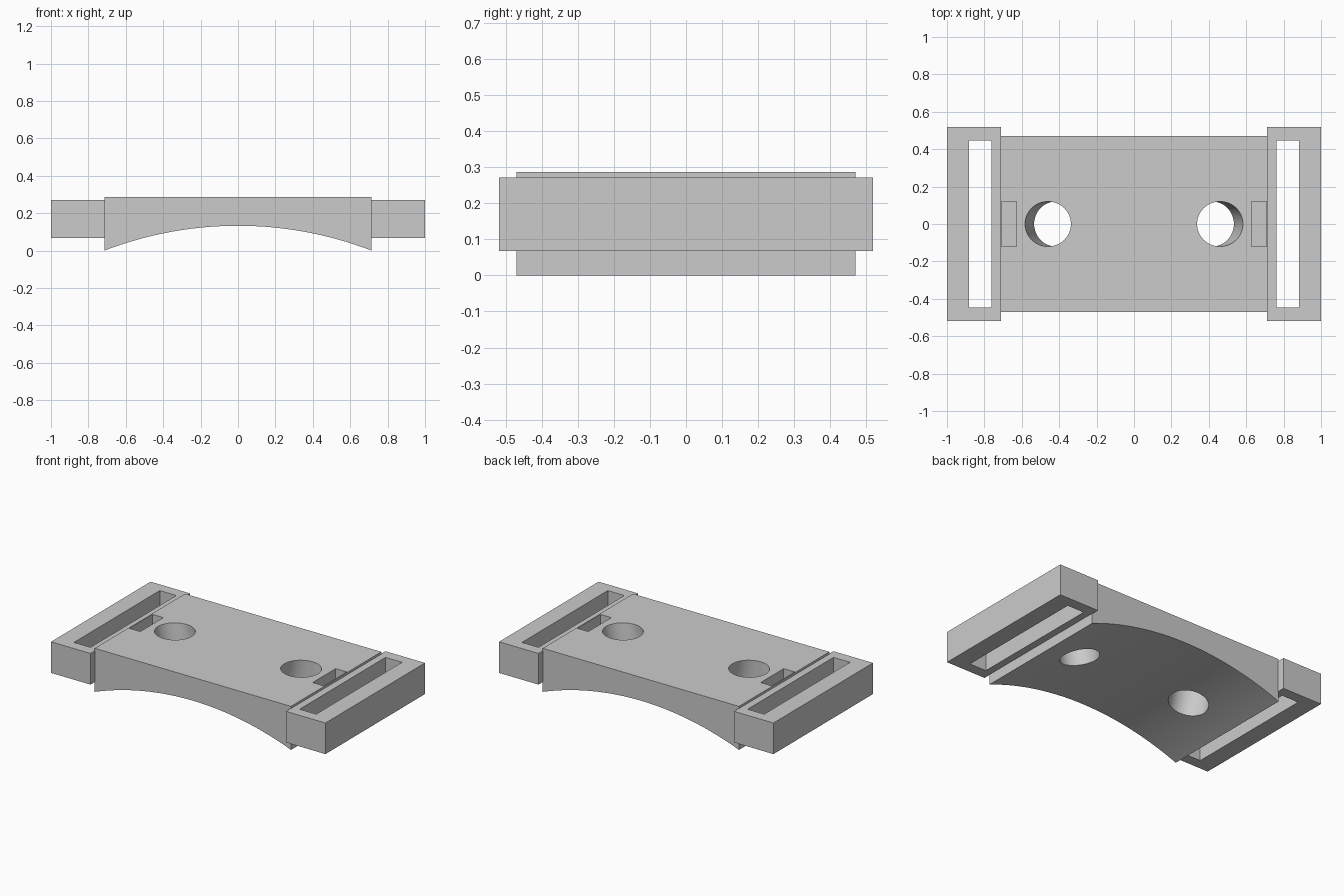
import bpy, bmesh, math
from mathutils import Matrix, Vector

if "Cube" in bpy.data.objects:
    bpy.data.objects.remove(bpy.data.objects["Cube"], do_unlink=True)

grey = bpy.data.materials.new("light_grey")
grey.use_nodes = True
grey.diffuse_color = (0.6, 0.6, 0.6, 1)
grey.node_tree.nodes["Principled BSDF"].inputs["Base Color"].default_value = (0.6, 0.6, 0.6, 1)


def make_object(name, bm):
    bmesh.ops.recalc_face_normals(bm, faces=bm.faces)
    mesh = bpy.data.meshes.new(name)
    bm.to_mesh(mesh)
    bm.free()
    mesh.materials.append(grey)
    obj = bpy.data.objects.new(name, mesh)
    bpy.context.collection.objects.link(obj)
    return obj


def box(name, low, high):
    bm = bmesh.new()
    bmesh.ops.create_cube(bm, size=1)
    low, high = Vector(low), Vector(high)
    bmesh.ops.scale(bm, vec=high - low, verts=bm.verts)
    bmesh.ops.translate(bm, vec=(low + high) / 2, verts=bm.verts)
    return make_object(name, bm)


def cut(target, cutter):
    cutter.hide_render = True
    bpy.context.view_layer.objects.active = target
    mod = target.modifiers.new("cut", "BOOLEAN")
    mod.operation = "DIFFERENCE"
    mod.solver = "EXACT"
    mod.object = cutter
    bpy.ops.object.modifier_apply(modifier=mod.name)
    bpy.data.objects.remove(cutter, do_unlink=True)


# Body: flat top, arched underside, extruded along y
half, depth, top, rise = 0.715, 0.47, 0.287, 0.133
radius = (half ** 2 + rise ** 2) / (2 * rise)
centre_z = rise - radius
span = math.asin(half / radius)
steps = 48
profile = [(half, top), (-half, top)]
for i in range(steps + 1):
    a = -span + 2 * span * i / steps
    profile.append((radius * math.sin(a), centre_z + radius * math.cos(a)))
bm = bmesh.new()
face = bm.faces.new([bm.verts.new((x, -depth, z)) for x, z in profile])
extruded = bmesh.ops.extrude_face_region(bm, geom=[face])["geom"]
bmesh.ops.translate(bm, vec=(0, 2 * depth, 0),
                    verts=[v for v in extruded if isinstance(v, bmesh.types.BMVert)])
body = make_object("arched_body", bm)

for side, label in ((1, "left"), (-1, "right")):
    # Screw hole, its axis pointing at the centre of the arch
    tilt = side * math.atan2(0.46, top - centre_z)
    bm = bmesh.new()
    bmesh.ops.create_cone(bm, cap_ends=True, segments=64, radius1=0.12, radius2=0.12, depth=1,
                          matrix=Matrix.Translation((side * 0.46, 0, top))
                          @ Matrix.Rotation(tilt, 4, "Y"))
    cut(body, make_object("hole_cutter", bm))

    # Shallow pocket beside the frame
    xs = sorted((side * 0.628, side * 0.708))
    cut(body, box("pocket_cutter", (xs[0], -0.12, 0.17), (xs[1], 0.12, 0.4)))

    # Strap frame with a long slot
    xs = sorted((side * 0.712, side * 1.0))
    frame = box(label + "_strap_frame", (xs[0], -0.518, 0.067), (xs[1], 0.518, 0.272))
    xs = sorted((side * 0.762, side * 0.883))
    cut(frame, box("slot_cutter", (xs[0], -0.447, -0.1), (xs[1], 0.447, 0.5)))

# Smooth arch and holes, crisp edges
bpy.ops.object.select_all(action="DESELECT")
body.select_set(True)
bpy.context.view_layer.objects.active = body
bpy.ops.object.shade_smooth_by_angle(angle=math.radians(30))
